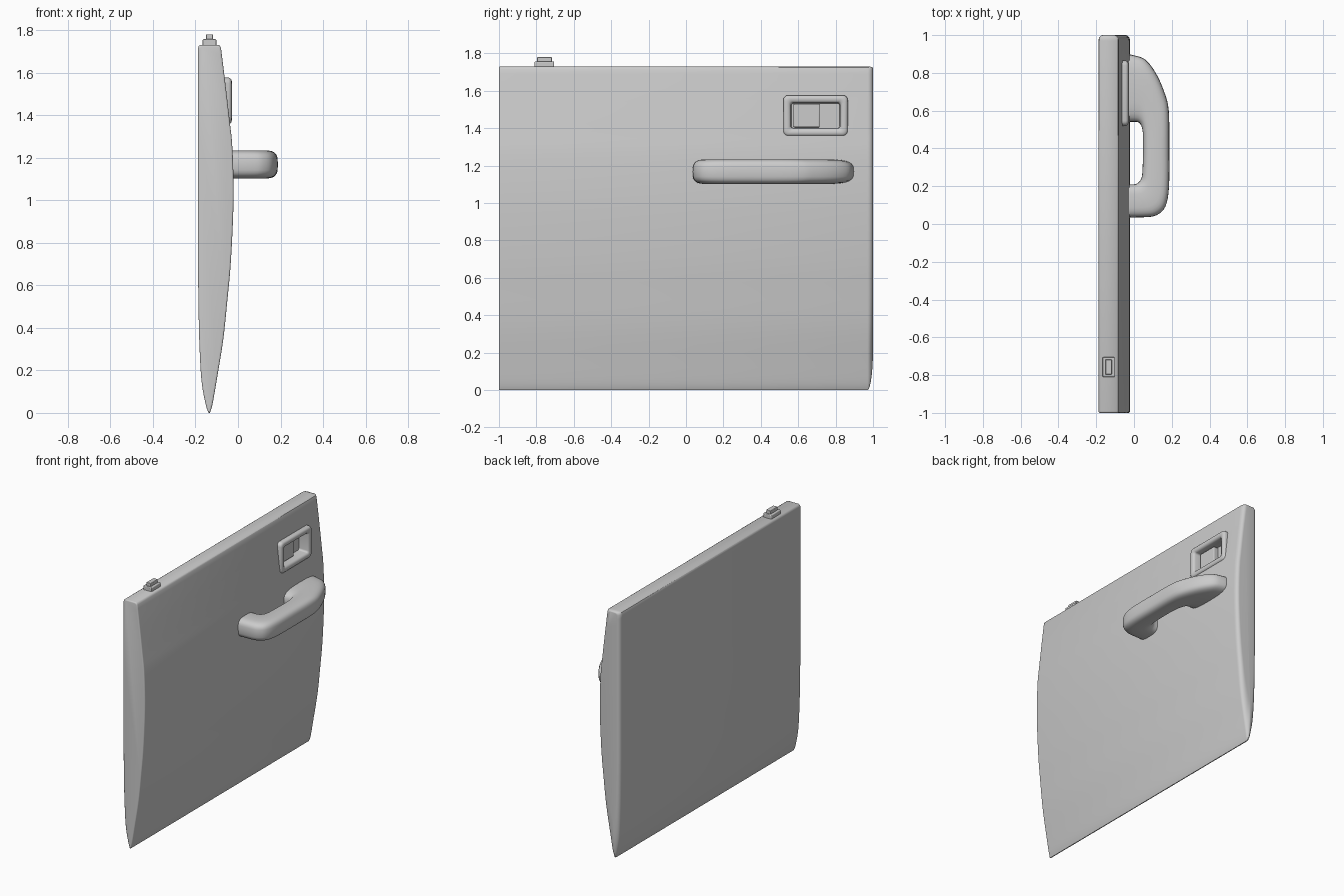
import bpy, bmesh, math
from math import sin, cos, pi

if "Cube" in bpy.data.objects:
    bpy.data.objects.remove(bpy.data.objects["Cube"])


def smooth_rows(rows, n):
    """Catmull-Rom interpolation through rows of numbers."""
    out = []
    for i in range(len(rows) - 1):
        p0, p1 = rows[max(i - 1, 0)], rows[i]
        p2, p3 = rows[i + 1], rows[min(i + 2, len(rows) - 1)]
        for k in range(n):
            t = k / n
            out.append(tuple(
                0.5 * (2 * b + (c - a) * t + (2 * a - 5 * b + 4 * c - d) * t * t
                       + (3 * b - a - 3 * c + d) * t ** 3)
                for a, b, c, d in zip(p0, p1, p2, p3)))
    out.append(tuple(rows[-1]))
    return out


def shade(ob, angle=35):
    bpy.ops.object.select_all(action='DESELECT')
    bpy.context.view_layer.objects.active = ob
    ob.select_set(True)
    bpy.ops.object.shade_smooth_by_angle(angle=math.radians(angle))


def loft(name, rings, caps=(True, True)):
    """Skin a list of closed rings."""
    bm = bmesh.new()
    vs = [[bm.verts.new(p) for p in r] for r in rings]
    n = len(vs[0])
    for a, b in zip(vs, vs[1:]):
        for i in range(n):
            j = (i + 1) % n
            bm.faces.new((a[i], a[j], b[j], b[i]))
    if caps[0]:
        bm.faces.new(vs[0][::-1])
    if caps[1]:
        bm.faces.new(vs[-1])
    bmesh.ops.recalc_face_normals(bm, faces=bm.faces)
    me = bpy.data.meshes.new(name)
    bm.to_mesh(me)
    bm.free()
    ob = bpy.data.objects.new(name, me)
    bpy.context.collection.objects.link(ob)
    shade(ob)
    return ob


def box(name, lo, hi, bevel=0.0):
    bpy.ops.mesh.primitive_cube_add(
        size=1, location=[(a + b) / 2 for a, b in zip(lo, hi)])
    ob = bpy.context.object
    ob.name = name
    ob.scale = [b - a for a, b in zip(lo, hi)]
    bpy.ops.object.transform_apply(location=False, rotation=False, scale=True)
    if bevel:
        m = ob.modifiers.new("bevel", 'BEVEL')
        m.width, m.segments = bevel, 3
        shade(ob)
    return ob


# Door panel: (z, inner x, outer x) profile, lofted along y with rounded ends
profile = smooth_rows([
    (0, -.138, -.132), (.04, -.152, -.12), (.155, -.172, -.1),
    (.34, -.182, -.07), (.53, -.186, -.05), (.72, -.188, -.033),
    (1.0, -.188, -.021), (1.24, -.188, -.026), (1.38, -.188, -.04),
    (1.57, -.188, -.062), (1.715, -.188, -.08)], 4)
profile += [(1.725, -.184, -.084), (1.73, -.176, -.092)]


def panel_ring(y, r, t, lift):
    k = 1 - cos(t)
    left, right = [], []
    for z, xl, xr in profile:
        inset = min(r, 0.4 * (xr - xl)) * k
        zz = z + lift * k * (1 - z / 1.73) ** 4 - 0.008 * k * (z > 1.6)
        left.append((xl + inset, y, zz))
        right.append((xr - inset, y, zz))
    return right + left[::-1]


rings = []
for i in range(4):
    t = pi / 2 * (1 - i / 3)
    rings.append(panel_ring(-1 + .008 * (1 - sin(t)), .008, t, .004))
for i in range(8):
    t = pi / 2 * i / 7
    rings.append(panel_ring(1 - .03 * (1 - sin(t)), .025, t, .22))
panel = loft("door_panel", rings)

# Opening for the latch cup
cutter = box("latch_cutter", (-.13, .55, 1.385), (.1, .84, 1.555))
mod = panel.modifiers.new("opening", 'BOOLEAN')
mod.object, mod.operation, mod.solver = cutter, 'DIFFERENCE', 'EXACT'
bpy.context.view_layer.objects.active = panel
bpy.ops.object.modifier_apply(modifier=mod.name)
bpy.data.objects.remove(cutter)
shade(panel)


# Grab handle: (outer x, outer y, inner x, inner y, mid z) with rounded sections
path = smooth_rows([
    (-.05, .9, -.05, .54), (0, .893, .015, .54), (.06, .87, .036, .525),
    (.115, .80, .045, .495), (.16, .70, .048, .46), (.184, .60, .048, .42),
    (.187, .40, .048, .37), (.185, .19, .045, .29), (.165, .09, .04, .245),
    (.12, .047, .023, .22), (.06, .036, 0, .21), (-.05, .035, -.05, .21)], 4)
rings = []
for xo, yo, xi, yi in path:
    ring = []
    for i in range(28):
        a = 2 * pi * i / 28
        c = math.copysign(abs(cos(a)) ** .6, cos(a))
        s = math.copysign(abs(sin(a)) ** .6, sin(a))
        u = (1 + c) / 2
        ring.append((xi + (xo - xi) * u, yi + (yo - yi) * u, 1.168 + .066 * s))
    rings.append(ring)
loft("grab_handle", rings)


# Latch bezel: nested rounded rectangles forming a rim and recessed cup
def rect_ring(inset, x):
    hy, hz = .1725 - inset, .109 - inset
    r = max(.026 - inset * .3, .008)
    pts = []
    for q, (sy, sz) in enumerate(((1, 1), (-1, 1), (-1, -1), (1, -1))):
        for k in range(6):
            a = pi / 2 * (q + k / 5)
            pts.append((x, .6925 + sy * (hy - r) + r * cos(a),
                        1.467 + sz * (hz - r) + r * sin(a)))
    return pts


loft("latch_bezel", [rect_ring(*p) for p in (
    (0, -.085), (0, -.044), (.003, -.036), (.009, -.031), (.018, -.029),
    (.03, -.031), (.037, -.036), (.041, -.045), (.043, -.105))], (False, True))

# Latch pull inside the cup
box("latch_pull", (-.11, .575, 1.405), (-.07, .715, 1.53), .006)

# Lock button on the top edge
box("lock_base", (-.166, -.81, 1.715), (-.102, -.705, 1.757), .005)
box("lock_button", (-.151, -.797, 1.75), (-.117, -.717, 1.78), .004)
